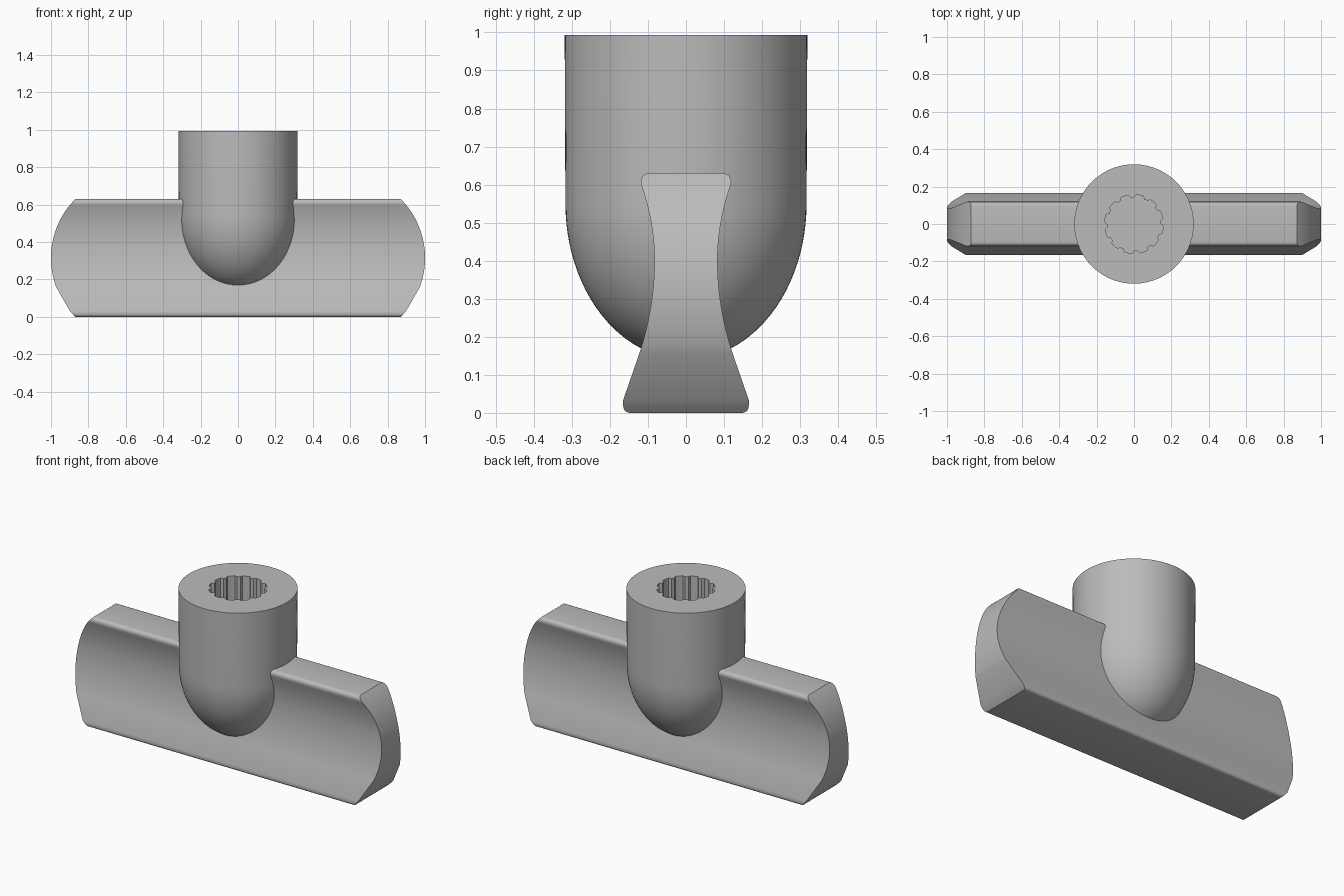
import bpy, bmesh, math

cube = bpy.data.objects.get("Cube")
if cube:
    bpy.data.objects.remove(cube, do_unlink=True)

gray = bpy.data.materials.new("plain_gray")
gray.use_nodes = True
gray.diffuse_color = (0.5, 0.5, 0.5, 1)
gray.node_tree.nodes["Principled BSDF"].inputs["Base Color"].default_value = (0.5, 0.5, 0.5, 1)


def loft(name, rings, angle):
    """Skin a stack of equal-length rings and close both ends."""
    bm = bmesh.new()
    rows = [[bm.verts.new(p) for p in ring] for ring in rings]
    n = len(rows[0])
    for a, b in zip(rows, rows[1:]):
        for i in range(n):
            j = (i + 1) % n
            bm.faces.new((a[i], a[j], b[j], b[i]))
    bm.faces.new(rows[0][::-1])
    bm.faces.new(rows[-1])
    bmesh.ops.recalc_face_normals(bm, faces=bm.faces)
    mesh = bpy.data.meshes.new(name)
    bm.to_mesh(mesh)
    bm.free()
    obj = bpy.data.objects.new(name, mesh)
    mesh.materials.append(gray)
    bpy.context.collection.objects.link(obj)
    bpy.ops.object.select_all(action='DESELECT')
    obj.select_set(True)
    bpy.context.view_layer.objects.active = obj
    bpy.ops.object.shade_smooth_by_angle(angle=math.radians(angle))
    return obj


def corner(cy, cz, r, start, end, steps=5):
    angles = [math.radians(start + (end - start) * k / steps) for k in range(steps + 1)]
    return [(cy + r * math.cos(a), cz + r * math.sin(a)) for a in angles]


# Grip bar: waisted half profile (half depth, height), bulging rounded ends
BAR_H, WAIST_Z, END_R = 0.63, 0.40, 0.447
profile = corner(0.147, 0.018, 0.018, -90, 0) + [(0.165, 0.034)]
for k in range(33):
    z = 0.16 + 0.44 * k / 32
    d = z - WAIST_Z
    profile.append((0.083 + d * d / (1.5 if d < 0 else 1.14), z))
profile += corner(0.097, 0.608, 0.022, 0, 90)


def bar_end(z):
    d = z - BAR_H / 2
    return 1 - END_R + math.sqrt(END_R ** 2 - d * d)


bar_rings = []
for y, z in profile:
    x = bar_end(z)
    bar_rings.append([(-x, -y, z), (x, -y, z), (x, y, z), (-x, y, z)])
loft("grip_bar", bar_rings, 30)

# Hub: domed bottom, straight barrel and splined socket in the top
SEG, TEETH = 96, 12
DOME_Z, DOME_H, HUB_R, TOP_Z, SOCKET_Z = 0.55, 0.41, 0.317, 0.993, 0.65


def circle(radius, z, splined=False):
    pts = []
    for i in range(SEG):
        a = math.tau * i / SEG
        r = radius
        if splined and i % (SEG // TEETH) < 3:
            r -= 0.014
        pts.append((r * math.cos(a), r * math.sin(a), z))
    return pts


hub_rings = []
for k in range(1, 25):
    t = math.pi / 2 * k / 24
    hub_rings.append(circle(HUB_R * math.sin(t), DOME_Z - DOME_H * math.cos(t)))
hub_rings += [
    circle(0.319, TOP_Z),
    circle(0.157, TOP_Z, True),
    circle(0.157, SOCKET_Z, True),
]
loft("hub_with_splined_socket", hub_rings, 30)
